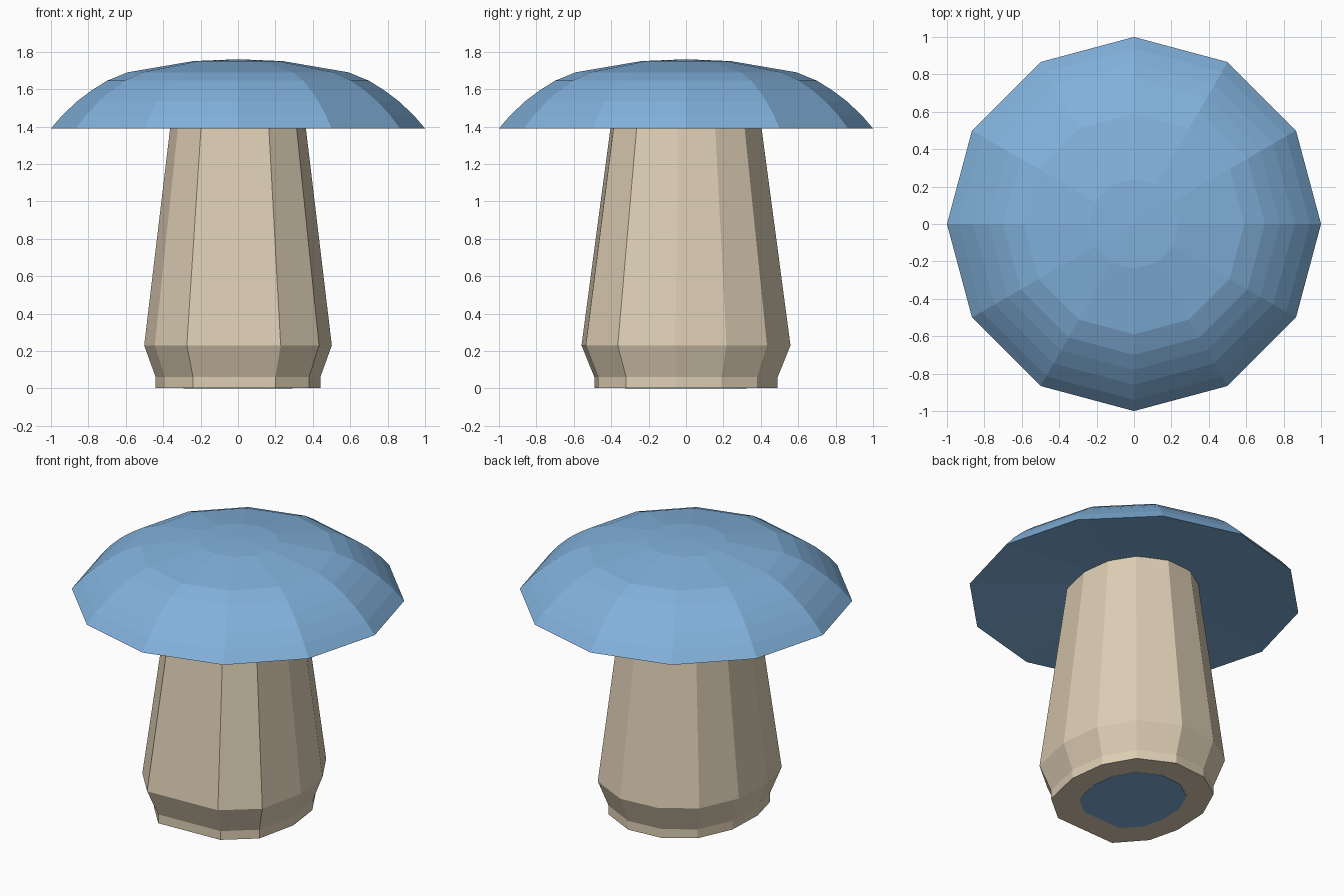
import bpy, bmesh, math

if "Cube" in bpy.data.objects:
    bpy.data.objects.remove(bpy.data.objects["Cube"])


def material(name, rgb):
    m = bpy.data.materials.new(name)
    m.diffuse_color = (*rgb, 1)
    m.use_nodes = True
    m.node_tree.nodes["Principled BSDF"].inputs["Base Color"].default_value = m.diffuse_color
    return m


blue = material("cap_blue", (0.22, 0.44, 0.71))
tan = material("stem_tan", (0.73, 0.62, 0.46))


def loft(name, rings, mat, start=None, end=None):
    """Join rings of points with quads; close each end with a fan or an n-gon."""
    bm = bmesh.new()
    loops = [[bm.verts.new(p) for p in ring] for ring in rings]
    n = len(loops[0])
    for a, b in zip(loops, loops[1:]):
        for i in range(n):
            j = (i + 1) % n
            bm.faces.new((a[i], a[j], b[j], b[i]))
    for loop, z in ((loops[0], start), (loops[-1], end)):
        if z is None:
            bm.faces.new(loop)
        else:
            tip = bm.verts.new((0, 0, z))
            for i in range(n):
                bm.faces.new((loop[i], loop[(i + 1) % n], tip))
    bmesh.ops.recalc_face_normals(bm, faces=bm.faces)
    me = bpy.data.meshes.new(name)
    bm.to_mesh(me)
    bm.free()
    me.materials.append(mat)
    ob = bpy.data.objects.new(name, me)
    bpy.context.collection.objects.link(ob)
    return ob


# Cap: twelve-sided dome with a shallow hollow underside
profile = [(0.38, 1.455), (1.0, 1.39), (0.94, 1.46), (0.86, 1.535), (0.78, 1.595),
           (0.70, 1.645), (0.59, 1.69), (0.24, 1.75)]
rings = [[(r * math.cos(i * math.pi / 6), r * math.sin(i * math.pi / 6), z)
          for i in range(12)] for r, z in profile]
loft("cap", rings, blue, start=1.475, end=1.76)

# Stem: uneven twelve-sided section, flared above the foot and tapering upward
outline = [(0.20, -0.47), (0.38, -0.32), (0.44, -0.05), (0.41, 0.19), (0.30, 0.38),
           (0.08, 0.49), (-0.15, 0.47), (-0.33, 0.35), (-0.43, 0.13), (-0.44, -0.12),
           (-0.39, -0.32), (-0.24, -0.49)]


def section(scale, z):
    return [(x * scale, y * scale, z) for x, y in outline]


loft("stem", [section(s, z) for s, z in
              ((1, 0.002), (1, 0.06), (1.14, 0.23), (0.825, 1.39), (0.81, 1.46))], tan)

# Blue patch under the foot
loft("foot_patch", [section(0.66, 0.0), section(0.66, 0.003)], blue)
